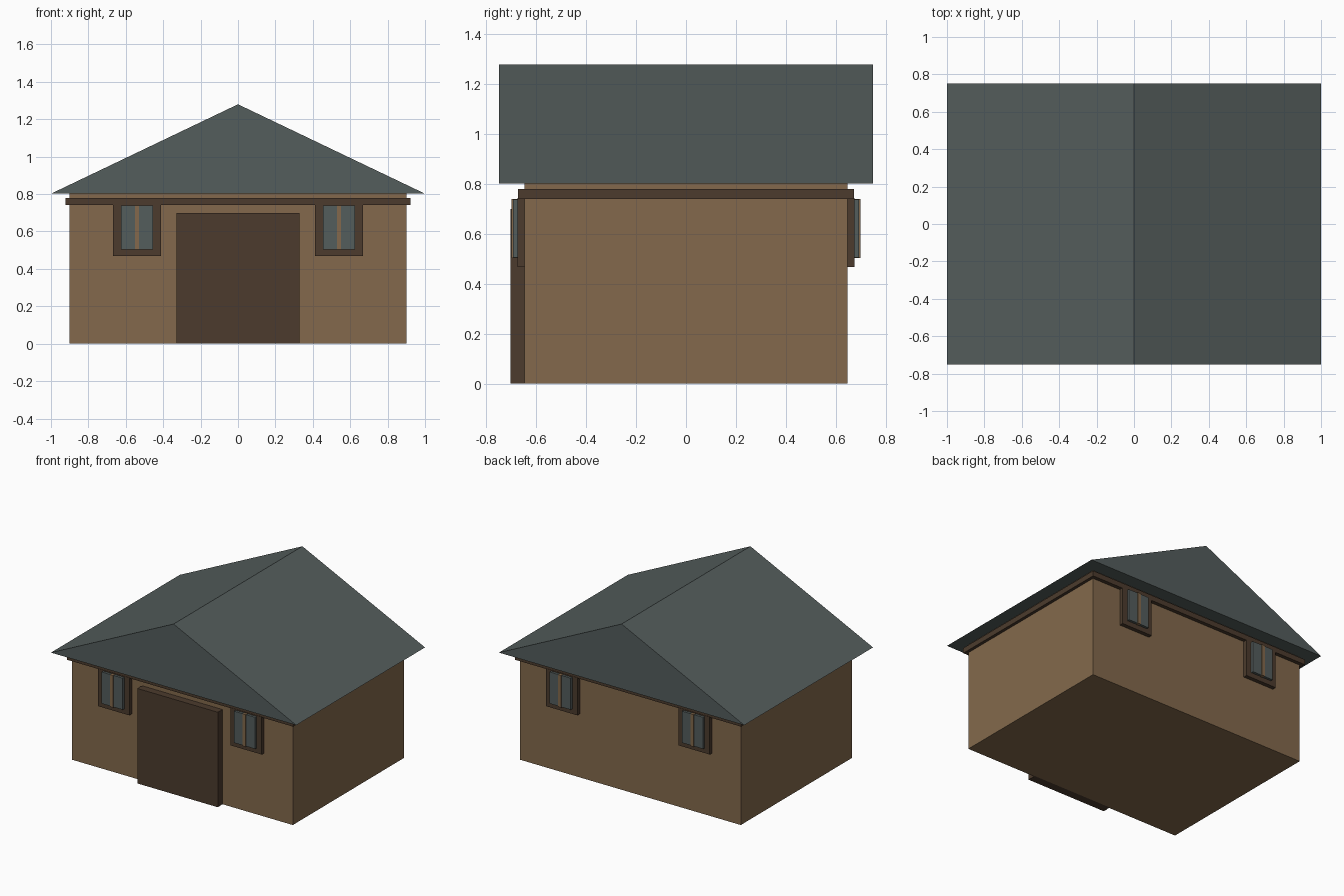
import bpy

default = bpy.data.objects.get("Cube")
if default:
    bpy.data.objects.remove(default, do_unlink=True)


def material(name, rgb):
    # sRGB bytes converted to linear
    color = tuple(((c / 255 + 0.055) / 1.055) ** 2.4 for c in rgb) + (1.0,)
    mat = bpy.data.materials.new(name)
    mat.use_nodes = True
    mat.diffuse_color = color
    bsdf = mat.node_tree.nodes["Principled BSDF"]
    bsdf.inputs["Base Color"].default_value = color
    bsdf.inputs["Roughness"].default_value = 0.9
    return mat


wall = material("tan wall", (131, 105, 76))
timber = material("dark timber", (76, 59, 45))
slate = material("grey slate", (84, 93, 92))


def mesh_object(name, verts, faces, mat):
    mesh = bpy.data.meshes.new(name)
    mesh.from_pydata(verts, [], faces)
    mesh.materials.append(mat)
    obj = bpy.data.objects.new(name, mesh)
    bpy.context.collection.objects.link(obj)
    return obj


def box(name, xs, ys, zs, mat):
    """Box between pairs of x, y and z limits."""
    (x0, x1), (y0, y1), (z0, z1) = sorted(xs), sorted(ys), sorted(zs)
    verts = [(x, y, z) for z in (z0, z1)
             for x, y in ((x0, y0), (x1, y0), (x1, y1), (x0, y1))]
    faces = [(3, 2, 1, 0), (4, 5, 6, 7)]
    faces += [(i, (i + 1) % 4, (i + 1) % 4 + 4, i + 4) for i in range(4)]
    return mesh_object(name, verts, faces, mat)


# Main walls and the timber band under the eaves
WALL_Y = 0.647
box("walls", (-0.9, 0.9), (-WALL_Y, WALL_Y), (0, 0.802), wall)
box("eaves_band", (-0.922, 0.922), (-0.674, 0.674), (0.741, 0.78), timber)

# Solid gabled roof
profile = [(-1, 0.802), (1, 0.802), (0, 1.28)]
mesh_object("roof", [(x, y, z) for y in (-0.75, 0.75) for x, z in profile],
            [(0, 1, 2), (5, 4, 3), (0, 3, 4, 1), (1, 4, 5, 2), (2, 5, 3, 0)],
            slate)

# Front door: thin backing and thick leaf
box("door_backing", (-0.326, 0.326), (-0.664, -0.64), (0, 0.698), timber)
box("door_leaf", (-0.328, 0.328), (-0.704, -0.664), (0, 0.7), timber)

# Two windows on the front and two on the back
for face, s in (("front", -1), ("back", 1)):
    for side, cx in (("left", 0.54), ("right", -0.54)):
        label = face + "_" + side
        box(label + "_window_frame", (cx - 0.127, cx + 0.127),
            (s * 0.64, s * 0.676), (0.468, 0.745), timber)
        box(label + "_window_glass", (cx - 0.086, cx + 0.086),
            (s * 0.67, s * 0.694), (0.505, 0.738), slate)
        box(label + "_window_mullion", (cx - 0.012, cx + 0.012),
            (s * 0.67, s * 0.7), (0.503, 0.74), wall)
